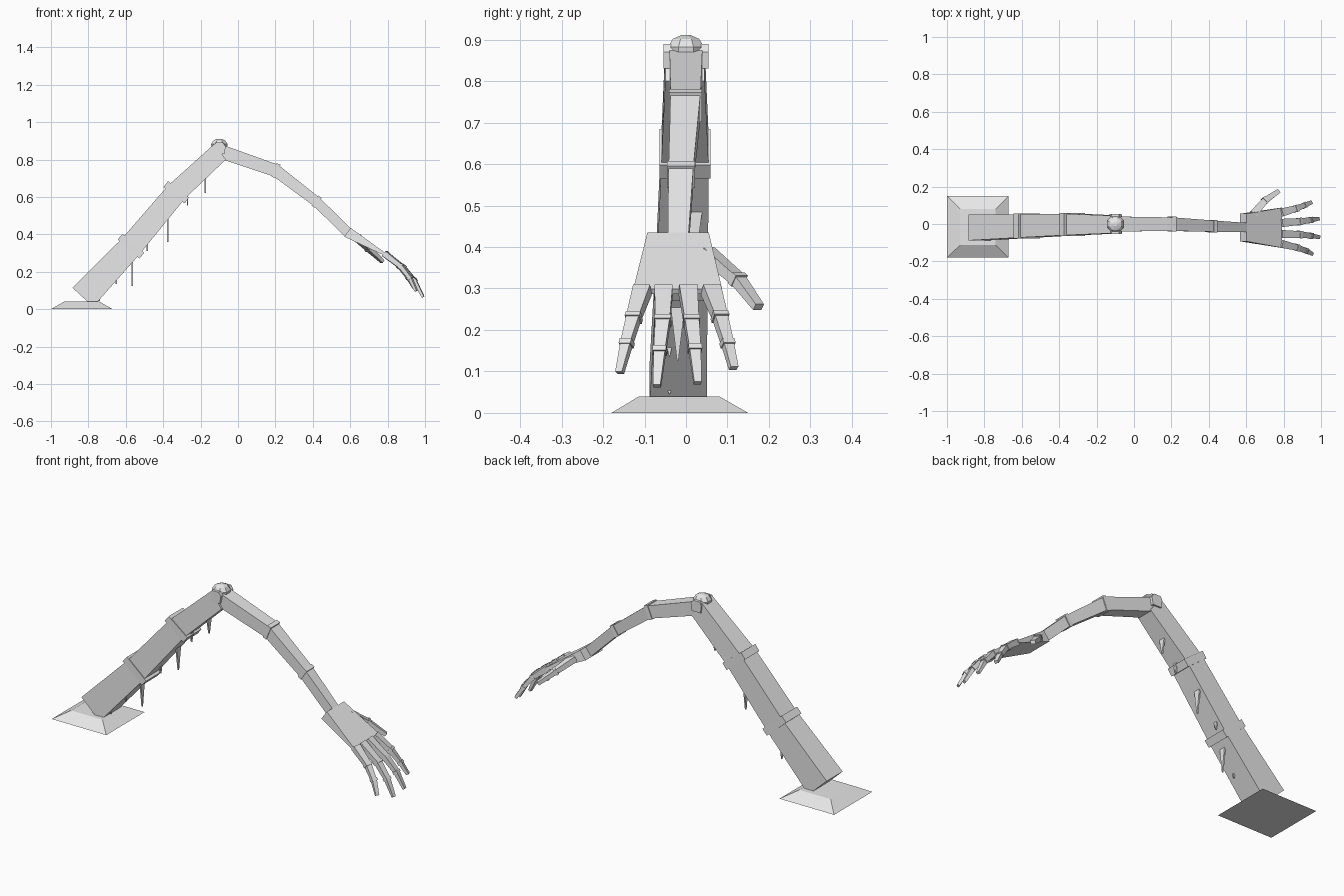
import bpy, bmesh, math
from mathutils import Vector

if "Cube" in bpy.data.objects:
    bpy.data.objects.remove(bpy.data.objects["Cube"])

grey = bpy.data.materials.new("light_grey")
grey.diffuse_color = (0.8, 0.8, 0.8, 1)
grey.use_nodes = True
grey.node_tree.nodes["Principled BSDF"].inputs["Base Color"].default_value = grey.diffuse_color


def finish(name, bm):
    bmesh.ops.recalc_face_normals(bm, faces=bm.faces)
    me = bpy.data.meshes.new(name)
    bm.to_mesh(me)
    bm.free()
    me.materials.append(grey)
    ob = bpy.data.objects.new(name, me)
    bpy.context.collection.objects.link(ob)
    return ob


def loft(name, rings):
    """Skin a row of point rings and cap both ends."""
    bm = bmesh.new()
    vs = [[bm.verts.new(p) for p in r] for r in rings]
    n = len(vs[0])
    for a, b in zip(vs, vs[1:]):
        for i in range(n):
            bm.faces.new((a[i], a[(i + 1) % n], b[(i + 1) % n], b[i]))
    bm.faces.new(vs[0])
    bm.faces.new(vs[-1][::-1])
    return finish(name, bm)


def beam(name, stations):
    """Box beam; station = top x, top z, bottom x, bottom z, y min, y max."""
    return loft(name, [[(tx, a, tz), (tx, b, tz), (bx, b, bz), (bx, a, bz)]
                       for tx, tz, bx, bz, a, b in stations])


def band(name, station, half, grow):
    """Collar wrapped round a beam at one station."""
    tx, tz, bx, bz, a, b = station
    up = Vector((tx - bx, tz - bz)).normalized()
    along = Vector((up.y, -up.x)) * half
    up *= grow
    beam(name, [(tx + up.x + s * along.x, tz + up.y + s * along.y,
                 bx - up.x + s * along.x, bz - up.y + s * along.y,
                 a - 0.004, b + 0.004) for s in (-1, 1)])


def square_ring(p, d, w, h):
    side = Vector((-d.y, d.x, 0)).normalized()
    up = d.cross(side).normalized()
    return [p + side * w * i + up * h * j
            for i, j in ((-.5, -.5), (.5, -.5), (.5, .5), (-.5, .5))]


def finger(name, pts, widths):
    """Tapering jointed finger with a raised knuckle at each bend."""
    pts = [Vector(p) for p in pts]
    rings = []
    for i, p in enumerate(pts):
        d = (pts[min(i + 1, len(pts) - 1)] - pts[max(i - 1, 0)]).normalized()
        rings.append(square_ring(p, d, widths[i], widths[i] * 0.75))
        if 0 < i < len(pts) - 1:
            w = widths[i] + 0.005
            loft(name + "_knuckle", [square_ring(p + d * s, d, w, w * 0.8)
                                     for s in (-0.007, 0.007)])
    loft(name, rings)


# Base plate
loft("base_plate", [
    [(-1, -.18, 0), (-.67, -.18, 0), (-.67, .15, 0), (-1, .15, 0)],
    [(-.93, -.113, .04), (-.74, -.113, .04), (-.74, .08, .04), (-.93, .08, .04)]])

# Upper arm, leaning from the base to the elbow
upper = [(-.885, .115, -.775, .012, -.088, .05),
         (-.62, .378, -.525, .295, -.073, .052),
         (-.375, .66, -.285, .59, -.06, .055),
         (-.125, .885, -.065, .80, -.05, .045)]
beam("upper_arm", upper)
for s in upper[1:3]:
    band("upper_arm_band", s, 0.02, 0.014)

# Forearm
fore = [(-.10, .885, -.08, .80, -.04, .04),
        (.215, .772, .19, .71, -.037, .035),
        (.435, .597, .405, .552, -.042, .018),
        (.605, .43, .57, .39, -.044, .006)]
beam("forearm", fore)
for s in fore[1:3]:
    band("forearm_band", s, 0.011, 0.005)

# Elbow cap: octagonal dome with a pad on each side
loft("elbow_cap", [
    [(-.1 + r * math.cos(math.tau * (i + .5) / 8),
      r * math.sin(math.tau * (i + .5) / 8), z) for i in range(8)]
    for r, z in ((.042, .85), (.048, .882), (.034, .902), (.012, .911))])
for s in (-1, 1):
    pad = [(-.125, .83), (-.073, .83), (-.066, .87), (-.08, .89), (-.12, .89), (-.13, .87)]
    loft("elbow_pad", [[(x, s * y, z) for x, z in pad] for y in (.03, .054)])

# Palm, widening and thinning toward the fingers
beam("palm", [(.602, .435, .568, .388, -.093, .055),
              (.79, .299, .783, .287, -.127, .087)])

# Fingers and thumb
finger("first_finger", [(.785, -.105, .297), (.872, -.126, .23),
                        (.92, -.143, .168), (.953, -.16, .097)], (.042, .032, .026, .018))
finger("middle_finger", [(.785, -.054, .297), (.885, -.056, .222),
                         (.945, -.063, .15), (.99, -.07, .065)], (.044, .035, .028, .018))
finger("ring_finger", [(.785, .005, .297), (.885, .013, .222),
                       (.943, .021, .155), (.987, .028, .072)], (.044, .035, .028, .018))
finger("little_finger", [(.785, .06, .297), (.865, .082, .232),
                         (.912, .1, .168), (.947, .115, .108)], (.044, .033, .026, .02))
finger("thumb", [(.635, .05, .385), (.70, .125, .322), (.772, .175, .255)],
       (.042, .034, .024))

# Flat spikes hanging under the upper arm: x, y, root z, tip z, width
for x, y, z, tip, w in ((-.175, .0, .71, .62, .04), (-.27, -.015, .625, .555, .035),
                        (-.375, .02, .51, .36, .045), (-.485, .025, .37, .31, .03),
                        (-.565, -.02, .28, .125, .04), (-.65, -.04, .18, .135, .022),
                        (-.742, -.04, .075, .045, .022)):
    loft("spike", [[(x + a * .004, y + b * k * w / 2, h) for a, b in
                    ((-1, -1), (1, -1), (1, 1), (-1, 1))]
                   for h, k in ((z, 1), (tip, .08))])
